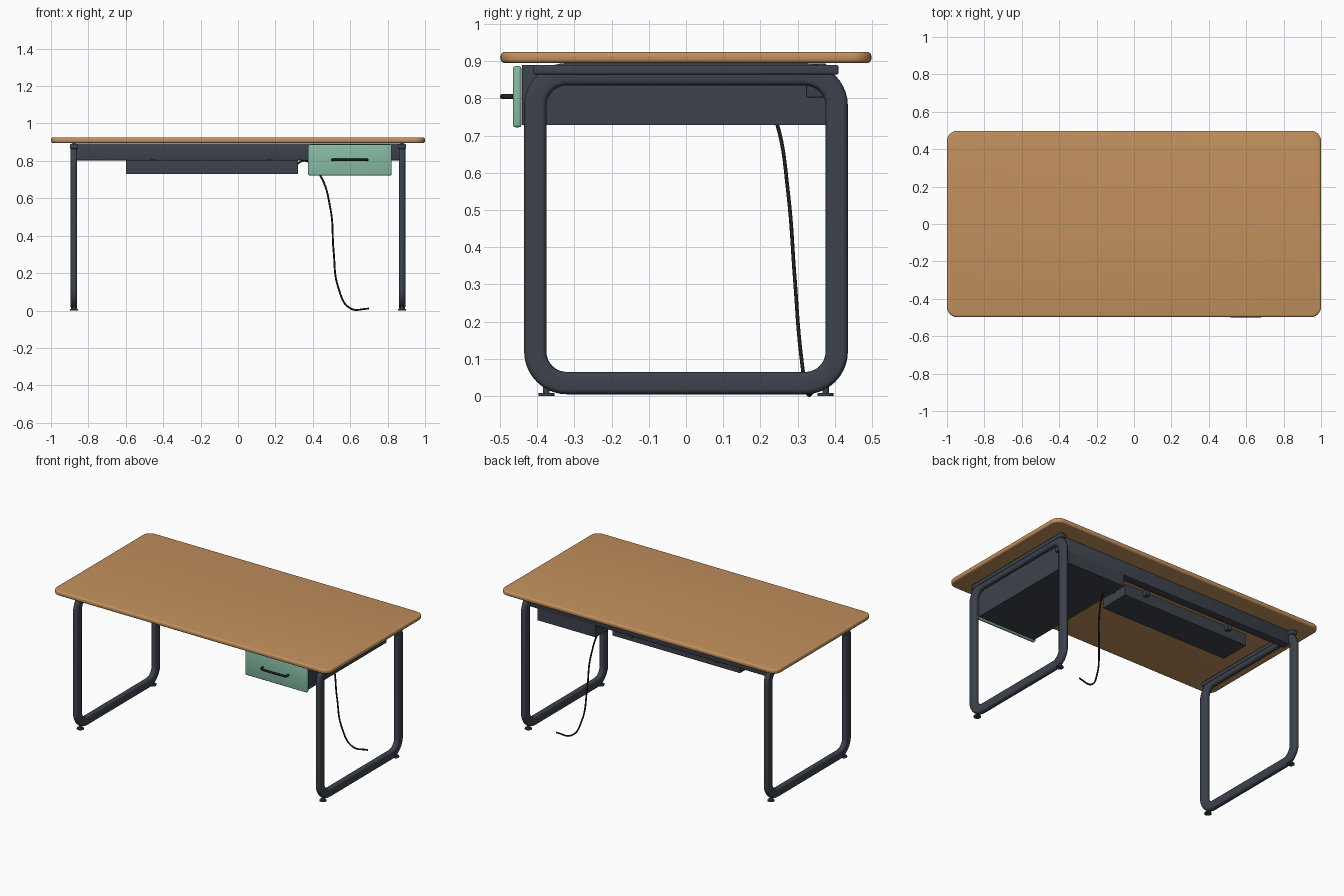
import bpy, bmesh, math
from mathutils import Vector

if "Cube" in bpy.data.objects:
    bpy.data.objects.remove(bpy.data.objects["Cube"])


def material(name, rgb):
    m = bpy.data.materials.new(name)
    m.diffuse_color = (*rgb, 1)
    m.use_nodes = True
    m.node_tree.nodes["Principled BSDF"].inputs["Base Color"].default_value = m.diffuse_color
    return m


WOOD = material("warm wood", (0.54, 0.28, 0.11))
METAL = material("charcoal metal", (0.047, 0.055, 0.072))
GREEN = material("sage green", (0.24, 0.50, 0.37))
BLACK = material("black rubber", (0.012, 0.013, 0.015))


def finish(name, bm, mat, angle=35):
    bmesh.ops.recalc_face_normals(bm, faces=bm.faces)
    me = bpy.data.meshes.new(name)
    bm.to_mesh(me)
    bm.free()
    ob = bpy.data.objects.new(name, me)
    bpy.context.collection.objects.link(ob)
    me.materials.append(mat)
    bpy.context.view_layer.objects.active = ob
    ob.select_set(True)
    bpy.ops.object.shade_smooth_by_angle(angle=math.radians(angle))
    ob.select_set(False)
    return ob


def box(name, x, y, z, mat, bevel=0.0, segments=3):
    """Box from (min, max) pairs, with optional rounded edges."""
    bm = bmesh.new()
    bmesh.ops.create_cube(bm, size=1)
    for v in bm.verts:
        v.co = [lo + (c + 0.5) * (hi - lo) for c, (lo, hi) in zip(v.co, (x, y, z))]
    if bevel:
        bmesh.ops.bevel(bm, geom=bm.edges[:], offset=bevel, segments=segments,
                        profile=0.5, affect='EDGES')
    return finish(name, bm, mat)


def round_rect(hw, hh, r, n):
    """Points (u, v) and outward directions round a rounded rectangle."""
    out = []
    for k, (sx, sy) in enumerate(((1, 1), (-1, 1), (-1, -1), (1, -1))):
        for i in range(n + 1):
            a = math.pi / 2 * (k + i / n)
            c, s = math.cos(a), math.sin(a)
            out.append((sx * (hw - r) + r * c, sy * (hh - r) + r * s, c, s))
    return out


def tube(name, points, radius, mat, kind='POLY'):
    cu = bpy.data.curves.new(name, 'CURVE')
    cu.dimensions = '3D'
    cu.bevel_depth = radius
    cu.bevel_resolution = 3
    cu.use_fill_caps = True
    cu.resolution_u = 8
    sp = cu.splines.new(kind)
    if kind == 'BEZIER':
        sp.bezier_points.add(len(points) - 1)
        for p, co in zip(sp.bezier_points, points):
            p.co = co
            p.handle_left_type = p.handle_right_type = 'AUTO'
    else:
        sp.points.add(len(points) - 1)
        for p, co in zip(sp.points, points):
            p.co = (*co, 1)
    ob = bpy.data.objects.new(name, cu)
    bpy.context.collection.objects.link(ob)
    cu.materials.append(mat)
    return ob


# Tabletop: rounded corners and softened rim
bm = bmesh.new()
face = bm.faces.new([bm.verts.new((u, v, 0.895))
                     for u, v, _, _ in round_rect(1, 0.498, 0.055, 8)])
top = bmesh.ops.extrude_face_region(bm, geom=[face])
bmesh.ops.translate(bm, vec=(0, 0, 0.03),
                    verts=[g for g in top["geom"] if isinstance(g, bmesh.types.BMVert)])
rim = [e for e in bm.edges if abs(e.verts[0].co.z - e.verts[1].co.z) < 1e-5]
bmesh.ops.bevel(bm, geom=rim, offset=0.011, segments=4, profile=0.5, affect='EDGES')
finish("tabletop", bm, WOOD, 40)


# Leg loops: flat-oval tube swept round a rounded rectangle
def leg_loop(name, cx):
    bm = bmesh.new()
    section = round_rect(0.03, 0.0175, 0.0145, 4)
    rings = [[bm.verts.new((cx + v, y + u * ny, 0.45 + z + u * nz))
              for u, v, _, _ in section]
             for y, z, ny, nz in round_rect(0.405, 0.415, 0.085, 10)]
    for a, b in zip(rings, rings[1:] + rings[:1]):
        for i in range(len(section)):
            j = (i + 1) % len(section)
            bm.faces.new((a[i], a[j], b[j], b[i]))
    finish(name, bm, METAL, 50)


def foot(name, cx, cy):
    bm = bmesh.new()
    for r, h in ((0.022, 0.008), (0.009, 0.03)):
        g = bmesh.ops.create_cone(bm, cap_ends=True, segments=20, radius1=r,
                                  radius2=r * 0.95, depth=h)
        bmesh.ops.translate(bm, verts=g["verts"], vec=(cx, cy, h / 2))
    finish(name, bm, METAL)


for side, s in (("left", -1), ("right", 1)):
    x = s * 0.877
    leg_loop(side + "_leg_loop", x)
    box(side + "_mounting_rail", (x - 0.022, x + 0.022), (-0.41, 0.41),
        (0.864, 0.89), METAL, 0.006)
    for end, t in (("front", -1), ("back", 1)):
        foot(f"{side}_{end}_foot", x, t * 0.375)

# Back beam
box("back_beam", (-0.87, 0.87), (0.322, 0.377), (0.803, 0.894), METAL, 0.004, 2)

# Cable tray: open sheet trough hung under the top
T = 0.006
box("tray_floor", (-0.6, 0.32), (0.10, 0.30), (0.73, 0.73 + T), METAL)
for n, y in (("front", 0.10), ("back", 0.30 - T)):
    box(f"tray_{n}_wall", (-0.6, 0.32), (y, y + T), (0.73, 0.805), METAL)
for n, x in (("left", -0.6), ("right", 0.32 - T)):
    box(f"tray_{n}_wall", (x, x + T), (0.10, 0.30), (0.73, 0.805), METAL)
for n, x in (("left", -0.45), ("right", 0.17)):
    box(f"tray_{n}_bracket", (x - 0.015, x + 0.015), (0.294, 0.33), (0.77, 0.81), METAL)

# Drawer case, front and bent handle
box("drawer_case", (0.39, 0.81), (-0.44, 0.376), (0.728, 0.89), METAL)
box("drawer_front", (0.375, 0.822), (-0.465, -0.442), (0.722, 0.887), GREEN, 0.008)
handle = [(0.505, -0.46, 0.805), (0.505, -0.475, 0.805)]
for i in range(1, 6):
    a = math.pi / 2 * i / 5
    handle.append((0.523 - 0.018 * math.cos(a), -0.475 - 0.018 * math.sin(a), 0.805))
handle += [(1.195 - x, y, z) for x, y, z in reversed(handle)]
tube("drawer_handle", handle, 0.007, BLACK)

# Power cable: tray to floor
tube("power_cable", [(0.30, 0.20, 0.775), (0.36, 0.21, 0.80), (0.435, 0.245, 0.73),
                     (0.495, 0.275, 0.54), (0.511, 0.292, 0.32), (0.537, 0.308, 0.12),
                     (0.60, 0.325, 0.012), (0.70, 0.34, 0.010)], 0.005, BLACK, 'BEZIER')
